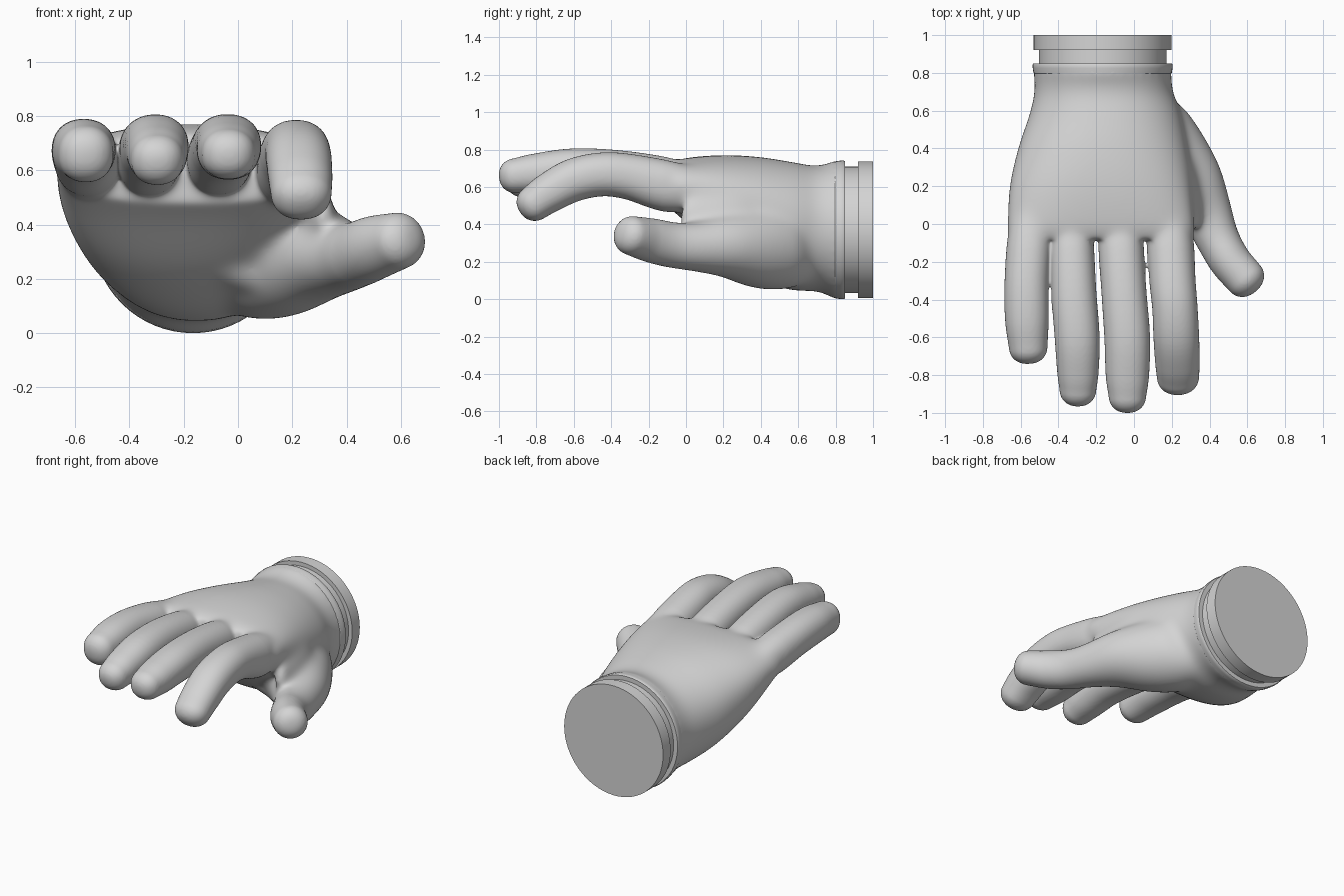
import bpy, bmesh, math
from mathutils import Vector

grey = bpy.data.materials.new("light grey")
grey.diffuse_color = (0.66, 0.66, 0.66, 1)
N = 40


def make_object(name, bm):
    bmesh.ops.recalc_face_normals(bm, faces=bm.faces[:])
    me = bpy.data.meshes.new(name)
    bm.to_mesh(me)
    bm.free()
    me.materials.append(grey)
    ob = bpy.data.objects.new(name, me)
    bpy.context.collection.objects.link(ob)
    return ob


def spline(rows, steps=6):
    """Catmull-Rom interpolation of rows of numbers."""
    p = [Vector(r) for r in rows]
    p = [p[0] * 2 - p[1]] + p + [p[-1] * 2 - p[-2]]
    out = []
    for i in range(1, len(p) - 2):
        a, b, c, d = p[i - 1:i + 3]
        for s in range(steps):
            t = s / steps
            out.append(0.5 * (2 * b + (c - a) * t + (2 * a - 5 * b + 4 * c - d) * t * t
                              + (3 * b - a - 3 * c + d) * t ** 3))
    return out + [p[-2]]


def skin(bm, rings):
    """Closed skin over equal-sized rings of points."""
    vs = [[bm.verts.new(p) for p in r] for r in rings]
    n = len(vs[0])
    for a, b in zip(vs, vs[1:]):
        for i in range(n):
            j = (i + 1) % n
            bm.faces.new((a[i], a[j], b[j], b[i]))
    bm.faces.new(vs[0])
    bm.faces.new(vs[-1])


def power(v, e):
    return math.copysign(abs(v) ** e, v)


def digit(bm, rows, cap, e=2.2):
    """Finger along x, y, z, side radius, height radius, with a blunt tip."""
    pts = spline(rows)
    last = len(pts) - 1
    rings = []
    for k, p in enumerate(pts):
        c = Vector(p[:3])
        t = (Vector(pts[min(k + 1, last)][:3]) - Vector(pts[max(k - 1, 0)][:3])).normalized()
        side = t.cross(Vector((0, 0, 1))).normalized()
        up = side.cross(t)
        sections = [(0, 1)]
        if k == last:
            sections += [(cap * math.sin(a), math.cos(a) ** 0.85)
                         for a in (0.25, 0.5, 0.75, 1.0, 1.2, 1.38, 1.5)]
        for off, s in sections:
            ring = []
            for i in range(N):
                a = 2 * math.pi * i / N
                ring.append(c + t * off + side * (p[3] * s * power(math.cos(a), 2 / e))
                            + up * (p[4] * s * power(math.sin(a), 2 / e)))
            rings.append(ring)
    skin(bm, rings)


# Palm and wrist: y, left x, right x, bottom z, widest z, top z, squareness
palm = [(0.85, -0.53, 0.198, 0.005, 0.371, 0.737, 2.0),
        (0.79, -0.53, 0.198, 0.006, 0.371, 0.737, 2.0),
        (0.70, -0.528, 0.208, 0.042, 0.38, 0.713, 2.05),
        (0.58, -0.555, 0.25, 0.045, 0.41, 0.732, 2.1),
        (0.40, -0.615, 0.285, 0.095, 0.47, 0.76, 2.2),
        (0.20, -0.66, 0.308, 0.225, 0.54, 0.771, 2.35),
        (0.00, -0.672, 0.322, 0.41, 0.60, 0.755, 2.5),
        (-0.08, -0.665, 0.315, 0.48, 0.615, 0.728, 2.4)]
bm = bmesh.new()
rings = []
for y, x0, x1, zb, zm, zt, e in spline(palm):
    ring = []
    for i in range(N):
        a = 2 * math.pi * i / N
        c, s = power(math.cos(a), 2 / e), power(math.sin(a), 2 / e)
        ring.append(((x0 + x1) / 2 + (x1 - x0) / 2 * c, y, zm + s * ((zt - zm) if s > 0 else (zm - zb))))
    rings.append(ring)
skin(bm, rings)

# Four fingers
digit(bm, [(-0.54, 0.16, 0.60, 0.08, 0.08), (-0.551, -0.05, 0.62, 0.115, 0.12),
           (-0.568, -0.30, 0.664, 0.117, 0.118), (-0.567, -0.50, 0.674, 0.116, 0.114),
           (-0.56, -0.655, 0.66, 0.102, 0.105)], 0.085)
digit(bm, [(-0.32, 0.16, 0.60, 0.08, 0.08), (-0.328, -0.08, 0.627, 0.113, 0.122),
           (-0.319, -0.35, 0.675, 0.119, 0.12), (-0.301, -0.60, 0.687, 0.119, 0.117),
           (-0.297, -0.78, 0.66, 0.11, 0.107), (-0.297, -0.875, 0.64, 0.098, 0.095)], 0.09)
digit(bm, [(-0.08, 0.16, 0.60, 0.08, 0.08), (-0.071, -0.08, 0.63, 0.117, 0.122),
           (-0.054, -0.35, 0.675, 0.119, 0.12), (-0.036, -0.60, 0.69, 0.121, 0.116),
           (-0.035, -0.80, 0.672, 0.115, 0.107), (-0.035, -0.91, 0.66, 0.1, 0.094)], 0.09)
digit(bm, [(0.18, 0.18, 0.59, 0.08, 0.08), (0.19, -0.06, 0.597, 0.122, 0.135),
           (0.204, -0.30, 0.654, 0.122, 0.122), (0.217, -0.45, 0.667, 0.12, 0.117),
           (0.224, -0.60, 0.637, 0.121, 0.115), (0.23, -0.73, 0.57, 0.118, 0.107),
           (0.233, -0.81, 0.515, 0.112, 0.097)], 0.092)
# Thumb, the ball of the thumb, and the web that joins it to the first finger
digit(bm, [(0.0, 0.64, 0.32, 0.15, 0.22), (0.075, 0.50, 0.285, 0.22, 0.235),
           (0.18, 0.37, 0.28, 0.215, 0.22), (0.295, 0.22, 0.285, 0.185, 0.175),
           (0.385, 0.06, 0.28, 0.14, 0.137), (0.44, -0.07, 0.29, 0.117, 0.123),
           (0.505, -0.19, 0.315, 0.11, 0.118), (0.59, -0.29, 0.34, 0.106, 0.105)], 0.085, 2.0)
digit(bm, [(0.02, 0.60, 0.32, 0.15, 0.22), (0.0, 0.44, 0.28, 0.16, 0.18),
           (0.06, 0.28, 0.27, 0.14, 0.12)], 0.08, 2.0)
digit(bm, [(0.12, 0.50, 0.42, 0.09, 0.16), (0.22, 0.30, 0.43, 0.10, 0.16),
           (0.285, 0.14, 0.43, 0.07, 0.13), (0.31, 0.02, 0.45, 0.045, 0.09)], 0.05, 2.0)

# Fuse the parts into one soft skin
hand = make_object("hand", bm)
bpy.context.view_layer.objects.active = hand
hand.select_set(True)
m = hand.modifiers.new("fuse", "REMESH")
m.mode = "VOXEL"
m.voxel_size = 0.0078
bpy.ops.object.modifier_apply(modifier=m.name)

# Blend the palm much more than the fingers
group = hand.vertex_groups.new(name="palm")
for v in hand.data.vertices:
    w = min(1, (v.co.y + 0.12) / 0.17, (0.80 - v.co.y) / 0.08)
    if w > 0:
        group.add([v.index], w, "REPLACE")
for name, count, vg in (("blend", 220, "palm"), ("soften", 10, "")):
    m = hand.modifiers.new(name, "SMOOTH")
    m.factor = 0.5
    m.iterations = count
    m.vertex_group = vg
    bpy.ops.object.modifier_apply(modifier=m.name)
bpy.ops.object.shade_smooth()


# Turned wrist parts around the arm axis
def turned(name, profile):
    b = bmesh.new()
    skin(b, [[(-0.166 + r * math.cos(2 * math.pi * i / 64), y, 0.371 + r * math.sin(2 * math.pi * i / 64))
              for i in range(64)] for y, r in profile])
    ob = make_object(name, b)
    bpy.ops.object.select_all(action="DESELECT")
    ob.select_set(True)
    bpy.context.view_layer.objects.active = ob
    bpy.ops.object.shade_smooth_by_angle(angle=math.radians(30))


turned("glove_rim", [(0.775, 0.345), (0.80, 0.366), (0.825, 0.370), (0.842, 0.371), (0.85, 0.367)])
turned("wrist_neck", [(0.84, 0.338), (0.93, 0.338)])
turned("wrist_ring", [(0.92, 0.365), (1.0, 0.365)])
